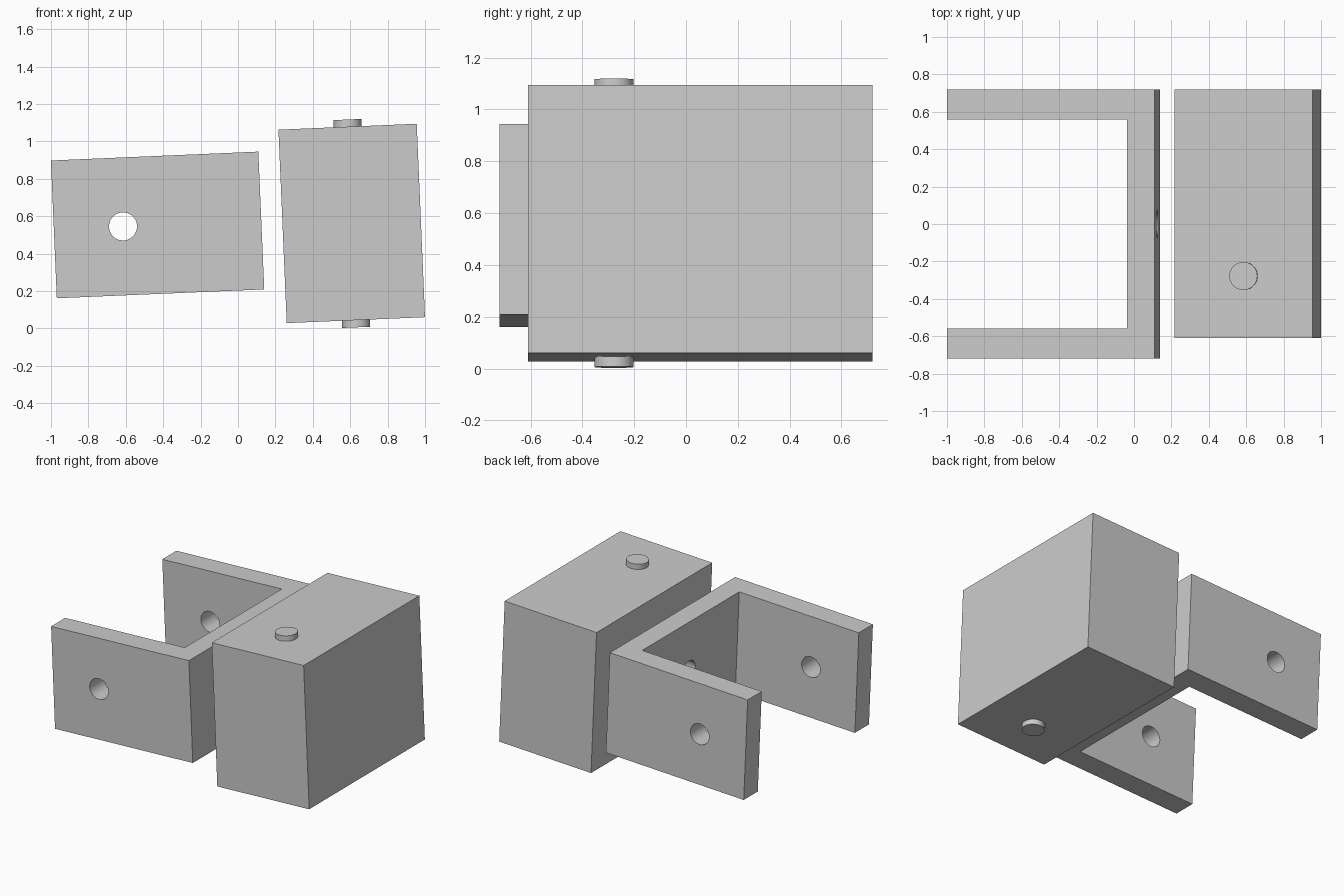
import bpy, bmesh, math
from mathutils import Matrix, Vector

cube = bpy.data.objects.get("Cube")
if cube:
    bpy.data.objects.remove(cube, do_unlink=True)

grey = bpy.data.materials.new("plain_grey")
grey.use_nodes = True
colour = (0.6, 0.6, 0.6, 1)
grey.diffuse_color = colour
grey.node_tree.nodes["Principled BSDF"].inputs["Base Color"].default_value = colour

TILT = math.radians(-2.45)
HOLE_RADIUS = 0.075


def place(x, z):
    """Tilted frame shared by the parts of one body."""
    return Matrix.Translation((x, 0, z)) @ Matrix.Rotation(TILT, 4, "Y")


def finish(name, bm, frame):
    mesh = bpy.data.meshes.new(name)
    bmesh.ops.recalc_face_normals(bm, faces=bm.faces[:])
    bm.to_mesh(mesh)
    bm.free()
    mesh.materials.append(grey)
    obj = bpy.data.objects.new(name, mesh)
    obj.matrix_world = frame
    bpy.context.collection.objects.link(obj)
    return obj


def prism(name, outline, height, frame):
    """Extrude an outline in x, y to a body centred on z."""
    bm = bmesh.new()
    face = bm.faces.new([bm.verts.new((x, y, -height / 2)) for x, y in outline])
    top = bmesh.ops.extrude_face_region(bm, geom=[face])["geom"]
    verts = [v for v in top if isinstance(v, bmesh.types.BMVert)]
    bmesh.ops.translate(bm, verts=verts, vec=(0, 0, height))
    return finish(name, bm, frame)


def cylinder(name, centre, axis, length, frame):
    bm = bmesh.new()
    turn = Vector((0, 0, 1)).rotation_difference(Vector(axis)).to_matrix().to_4x4()
    bmesh.ops.create_cone(bm, cap_ends=True, segments=48, radius1=HOLE_RADIUS,
                          radius2=HOLE_RADIUS, depth=length,
                          matrix=Matrix.Translation(centre) @ turn)
    return finish(name, bm, frame)


def smooth(obj):
    bpy.ops.object.select_all(action="DESELECT")
    obj.select_set(True)
    bpy.context.view_layer.objects.active = obj
    bpy.ops.object.shade_smooth_by_angle(angle=math.radians(30))


# U-shaped bracket, open to the right
bracket_frame = place(-0.43, 0.553)
end, side, inner_x, inner_y = 0.555, 0.72, 0.408, 0.558
outline = [(-end, -side), (end, -side), (end, side), (-end, side),
           (-end, inner_y), (inner_x, inner_y), (inner_x, -inner_y), (-end, -inner_y)]
bracket = prism("bracket", outline, 0.737, bracket_frame)

# Round holes through both arms and through the web
cutters = [cylinder("arm_hole_cutter", (-0.185, 0, 0), (0, 1, 0), 2, bracket_frame),
           cylinder("web_hole_cutter", (end, 0, 0), (1, 0, 0), 0.6, bracket_frame)]
for cutter in cutters:
    cutter.hide_render = True
    cut = bracket.modifiers.new(cutter.name, "BOOLEAN")
    cut.operation = "DIFFERENCE"
    cut.solver = "EXACT"
    cut.object = cutter

# Bake the cuts, then drop the cutters
bpy.context.view_layer.update()
baked = bpy.data.meshes.new_from_object(
    bracket.evaluated_get(bpy.context.evaluated_depsgraph_get()))
bracket.modifiers.clear()
bracket.data = baked
for cutter in cutters:
    bpy.data.objects.remove(cutter, do_unlink=True)
smooth(bracket)

# Solid block beside the bracket
block_frame = place(0.608, 0.561)
half, front, back = 0.37, -0.61, 0.72
prism("block", [(-half, front), (half, front), (half, back), (-half, back)],
      1.035, block_frame)

# Pivot pin standing out of the top and bottom of the block
pin = cylinder("pivot_pin", (0, -0.278, 0), (0, 0, 1), 1.112, block_frame)
smooth(pin)
